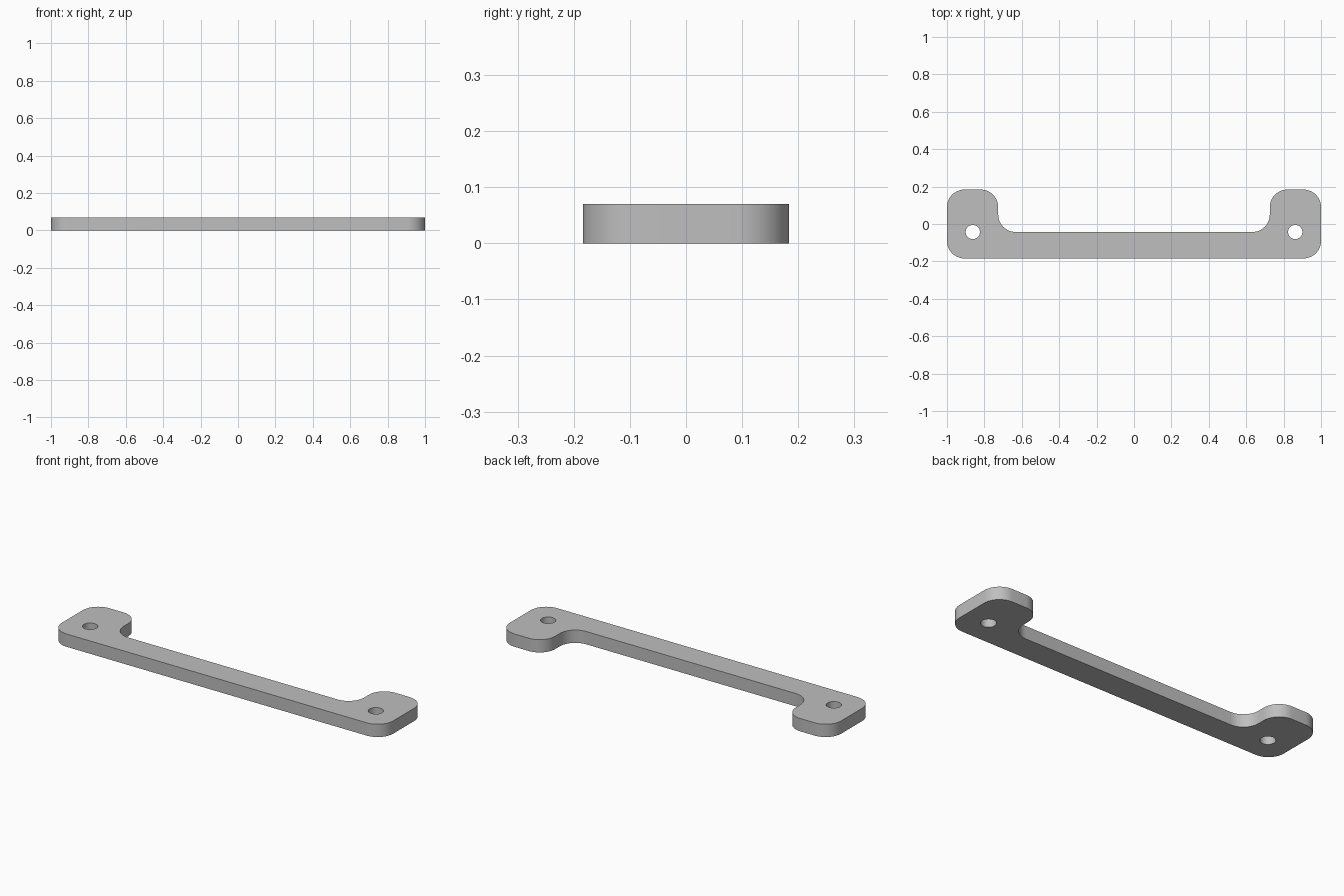
import bpy
import bmesh
from math import pi, cos, sin
from mathutils import Vector

cube = bpy.data.objects.get("Cube")
if cube:
    bpy.data.objects.remove(cube, do_unlink=True)

THICK = 0.07
HALF_D = 0.184          # half depth
TAB_X = 0.726           # inner edge of the end tabs
BAR_Y = -0.043          # back edge of the bar
R = 0.094               # corner radius
STEPS = 12

grey = bpy.data.materials.new("light_grey")
grey.use_nodes = True
colour = (0.52, 0.52, 0.52, 1)
grey.diffuse_color = colour
grey.node_tree.nodes["Principled BSDF"].inputs["Base Color"].default_value = colour


def fillet(prev, corner, nxt, r):
    """Arc points rounding a right-angled corner."""
    c = Vector(corner)
    a = (Vector(prev) - c).normalized() * r
    b = (Vector(nxt) - c).normalized() * r
    centre = c + a + b
    angles = [pi / 2 * i / STEPS for i in range(STEPS + 1)]
    return [centre - b * cos(t) - a * sin(t) for t in angles]


def add_loop(curve, points):
    spline = curve.splines.new('POLY')
    spline.points.add(len(points) - 1)
    for p, co in zip(spline.points, points):
        p.co = (co[0], co[1], 0, 1)
    spline.use_cyclic_u = True


# Outline: a bar with a tab at each end, all corners rounded
half = [(1, -HALF_D), (1, HALF_D), (TAB_X, HALF_D), (TAB_X, BAR_Y)]
corners = half + [(-x, y) for x, y in reversed(half)]
outline = []
for i, corner in enumerate(corners):
    outline += fillet(corners[i - 1], corner, corners[(i + 1) % len(corners)], R)

curve = bpy.data.curves.new("bracket_profile", 'CURVE')
curve.dimensions = '2D'
curve.fill_mode = 'BOTH'
curve.extrude = THICK / 2
add_loop(curve, outline)

# Screw holes
for side in (-1, 1):
    add_loop(curve, [(side * 0.862 + 0.038 * cos(2 * pi * i / 32),
                      BAR_Y + 0.038 * sin(2 * pi * i / 32)) for i in range(32)])

# Turn the filled profile into a clean solid standing on the ground
profile = bpy.data.objects.new("profile", curve)
bpy.context.collection.objects.link(profile)
bpy.context.view_layer.update()
evaluated = profile.evaluated_get(bpy.context.evaluated_depsgraph_get())
mesh = bpy.data.meshes.new_from_object(evaluated)
bpy.data.objects.remove(profile, do_unlink=True)

bm = bmesh.new()
bm.from_mesh(mesh)
bmesh.ops.remove_doubles(bm, verts=bm.verts, dist=0.0001)
bmesh.ops.translate(bm, verts=bm.verts, vec=(0, 0, THICK / 2))
bmesh.ops.recalc_face_normals(bm, faces=bm.faces)
bm.to_mesh(mesh)
bm.free()

mesh.materials.clear()
mesh.materials.append(grey)
bracket = bpy.data.objects.new("handle_bracket", mesh)
bpy.context.collection.objects.link(bracket)
bpy.ops.object.select_all(action='DESELECT')
bracket.select_set(True)
bpy.context.view_layer.objects.active = bracket
bpy.ops.object.shade_smooth_by_angle(angle=pi / 6)
